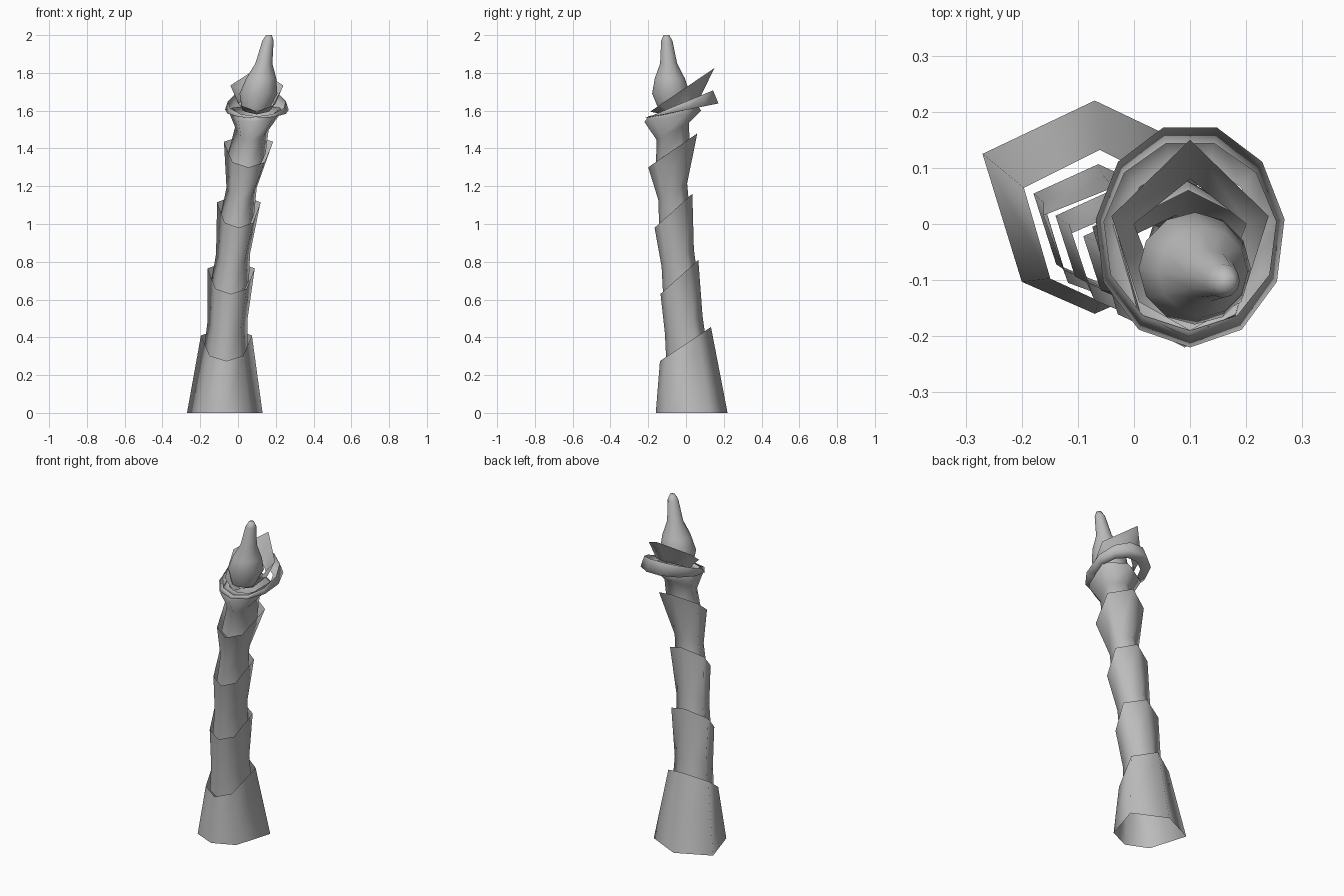
import bpy, bmesh, math

cube = bpy.data.objects.get("Cube")
if cube:
    bpy.data.objects.remove(cube, do_unlink=True)

# Single plain grey
grey = bpy.data.materials.new("plain grey")
grey.use_nodes = True
colour = (0.5, 0.5, 0.5, 1)
grey.diffuse_color = colour
shader = grey.node_tree.nodes["Principled BSDF"]
shader.inputs["Base Color"].default_value = colour


# Unit cross-sections as (side, depth) pairs, starting at the front
def hexagon(back_corner):
    right_side = [(0.65, -0.7), (1, back_corner)]
    left_side = [(-side, depth) for side, depth in reversed(right_side)]
    return [(0, -1)] + right_side + [(0, 1)] + left_side


def circle(count):
    angles = [math.tau * step / count for step in range(count)]
    return [(math.sin(angle), -math.cos(angle)) for angle in angles]


# Centre lines giving (x, y) at a height
def trunk_path(height):
    return 0.065 * height ** 2 - 0.07, max(0.03 - 0.09 * height, -0.07)


def leaf_path(height):
    return 0.1, -0.02


def bud_path(height):
    above = height - 1.7
    return 0.11 + 0.18 * above, -0.08 - 0.08 * above


def loft(name, section, path, rings, closed_top=False):
    """Skin rings of (height, half width, half depth, tilt) along a path."""
    bm = bmesh.new()
    loops = []
    for height, width, depth, tilt in rings:
        centre_x, centre_y = path(height)
        loop = []
        for across, along in section:
            position = (centre_x + width * across,
                        centre_y + depth * along,
                        height + tilt * along)
            loop.append(bm.verts.new(position))
        loops.append(loop)
    for lower, upper in zip(loops, loops[1:]):
        for index in range(len(section)):
            following = (index + 1) % len(section)
            bm.faces.new((lower[index], lower[following],
                          upper[following], upper[index]))
    if closed_top:
        bm.faces.new(loops[-1])
    for face in bm.faces:
        face.smooth = True
    mesh = bpy.data.meshes.new(name)
    bm.to_mesh(mesh)
    bm.free()
    mesh.materials.append(grey)
    part = bpy.data.objects.new(name, mesh)
    bpy.context.collection.objects.link(part)


trunk_section = hexagon(back_corner=0.5)
rim_tilt = 0.09

# Wide flared foot
foot_rim = (0.365, 0.135, 0.135, rim_tilt)
loft("trunk_base", trunk_section, trunk_path,
     [(0, 0.2, 0.19, 0), foot_rim])


# Flared sheath with a narrow waist, rooted inside the rim below it
def add_sheath(name, root_height, waist, rims):
    root = (root_height, waist * 1.1, waist, rim_tilt * 0.7)
    narrow = (root_height + 0.15, waist, waist * 0.95, rim_tilt * 0.5)
    loft(name, trunk_section, trunk_path, [root, narrow] + rims)


lower_rim = (0.72, 0.125, 0.1, rim_tilt)
middle_rim = (1.07, 0.115, 0.1, rim_tilt)
upper_rim = (1.39, 0.13, 0.13, rim_tilt)
crown_flare = (1.57, 0.135, 0.15, 0.03)
crown_lip = (1.6, 0.13, 0.13, 0.03)

sheaths = [
    ("lower_sheath", foot_rim, 0.105, [lower_rim]),
    ("middle_sheath", lower_rim, 0.09, [middle_rim]),
    ("upper_sheath", middle_rim, 0.08, [upper_rim]),
    ("top_sheath", upper_rim, 0.09, [crown_flare, crown_lip]),
]
for name, rim_below, waist, rims in sheaths:
    add_sheath(name, rim_below[0] - 0.05, waist, rims)

# Curled collar round the crown
loft("crown_collar", circle(11), leaf_path, [
    (1.6, 0.12, 0.13, 0.03),
    (1.6, 0.17, 0.2, 0.04),
    (1.64, 0.155, 0.17, 0.07)])

# Tilted leaf cup
loft("leaf_cup", hexagon(back_corner=0.2), leaf_path, [
    (1.63, 0.1, 0.1, 0.05),
    (1.71, 0.14, 0.17, 0.115)])

# Leaning bud with a narrow tip
bud_profile = [(1.6, 0.07), (1.69, 0.1), (1.77, 0.08),
               (1.85, 0.045), (1.97, 0.03), (2, 0.015)]
bud_rings = [(height, radius, radius, 0) for height, radius in bud_profile]
loft("bud", circle(12), bud_path, bud_rings, closed_top=True)
